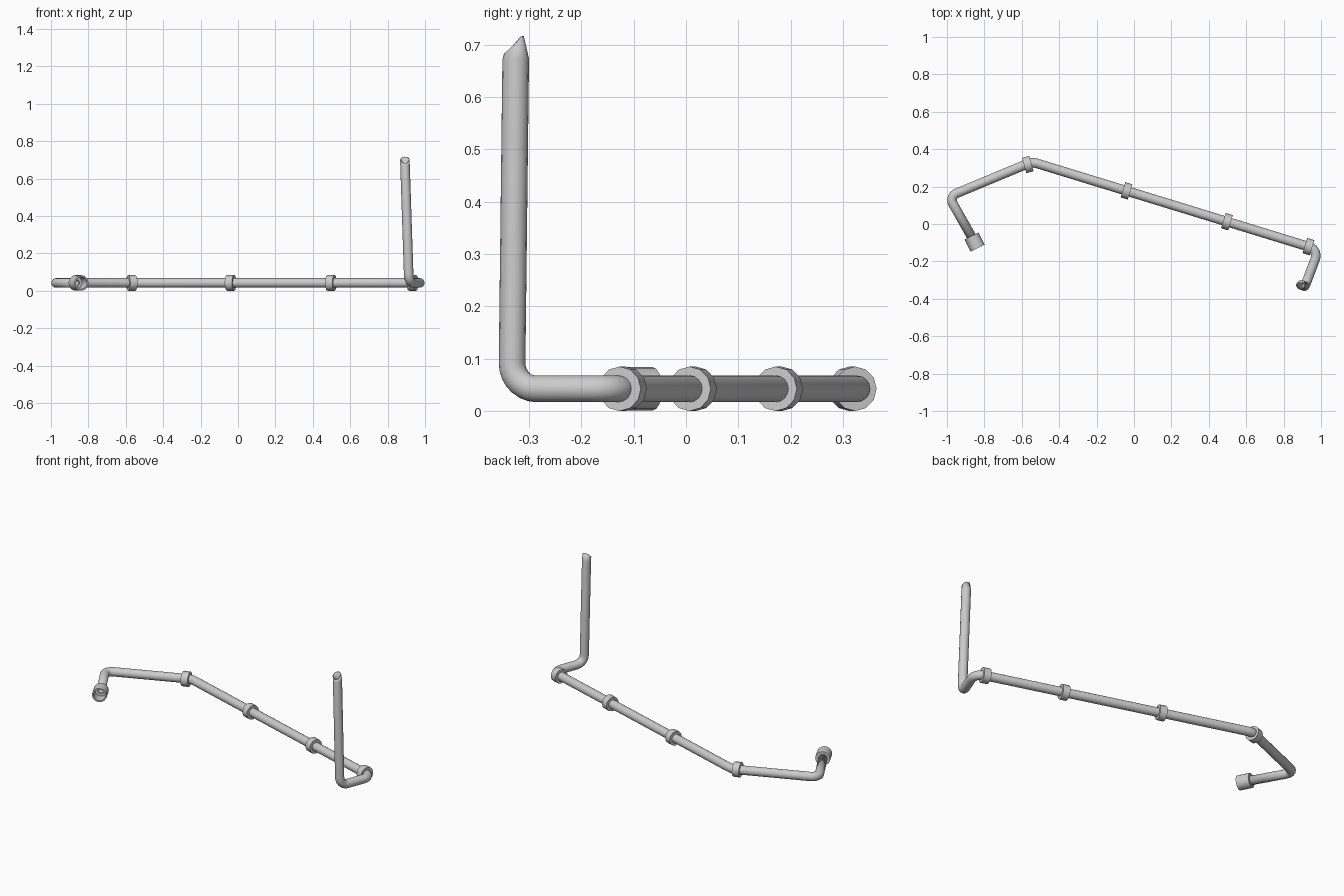
import bpy, bmesh, math
from mathutils import Vector

if "Cube" in bpy.data.objects:
    bpy.data.objects.remove(bpy.data.objects["Cube"])

Z = 0.0425      # height of the pipe centreline
R = 0.0255      # pipe radius
RC = 0.0425     # collar radius


def finish(name, bm, angle=35):
    bmesh.ops.recalc_face_normals(bm, faces=bm.faces)
    me = bpy.data.meshes.new(name)
    bm.to_mesh(me)
    bm.free()
    ob = bpy.data.objects.new(name, me)
    bpy.context.collection.objects.link(ob)
    bpy.ops.object.select_all(action='DESELECT')
    ob.select_set(True)
    bpy.context.view_layer.objects.active = ob
    bpy.ops.object.shade_smooth_by_angle(angle=math.radians(angle))
    return ob


def fillet(prev, p, nxt, r, steps=7):
    """Points of an arc rounding the corner p."""
    d1, d2 = (prev - p).normalized(), (nxt - p).normalized()
    half = d1.angle(d2) / 2
    c = p + (d1 + d2).normalized() * r / math.sin(half)
    t = r / math.tan(half)
    a, b = p + d1 * t - c, p + d2 * t - c
    return [c + a.slerp(b, i / steps).normalized() * r for i in range(steps + 1)]


def sweep(name, path, r, end_tangent, sides=16):
    """Open tube along a path, with wall thickness."""
    bm = bmesh.new()
    tans = []
    for i in range(len(path)):
        a, b = path[max(i - 1, 0)], path[min(i + 1, len(path) - 1)]
        # average of unit directions keeps rings square to the bends
        t = Vector((0, 0, 0))
        if i:
            t += (path[i] - a).normalized()
        if i < len(path) - 1:
            t += (b - path[i]).normalized()
        tans.append(t.normalized())
    tans[-1] = end_tangent.normalized()
    up = Vector((0, 0, 1))
    rings = []
    for i, (p, t) in enumerate(zip(path, tans)):
        if i:
            up = tans[i - 1].rotation_difference(t) @ up
        side = t.cross(up).normalized()
        up = side.cross(t).normalized()
        ring = []
        for k in range(sides):
            a = 2 * math.pi * k / sides
            ring.append(bm.verts.new(p + (up * math.cos(a) + side * math.sin(a)) * r))
        rings.append(ring)
    for r0, r1 in zip(rings, rings[1:]):
        for k in range(sides):
            j = (k + 1) % sides
            bm.faces.new((r0[k], r0[j], r1[j], r1[k]))
    ob = finish(name, bm)
    mod = ob.modifiers.new("wall", 'SOLIDIFY')
    mod.thickness = 0.006
    mod.offset = -1
    return ob


def lathe(name, centre, axis, profile, sides=12):
    """Closed (distance, radius) profile turned around a horizontal axis."""
    bm = bmesh.new()
    axis = axis.normalized()
    up = Vector((0, 0, 1))
    side = axis.cross(up)
    rings = []
    for d, r in profile:
        rings.append([bm.verts.new(centre + axis * d
                      + (up * math.cos(2 * math.pi * k / sides)
                         + side * math.sin(2 * math.pi * k / sides)) * r)
                      for k in range(sides)])
    for i, r0 in enumerate(rings):
        r1 = rings[(i + 1) % len(rings)]
        for k in range(sides):
            j = (k + 1) % sides
            bm.faces.new((r0[k], r0[j], r1[j], r1[k]))
    return finish(name, bm)


# Pipe: socket end, three ground bends, then the upright
start = Vector((-0.867, -0.07, Z))
A = Vector((-0.99, 0.147, Z))
B = Vector((-0.545, 0.332, Z))
D = Vector((0.988, -0.138, Z))
E = Vector((0.914, -0.333, Z))
top = Vector((0.893, -0.3255, 0.672))
mouth = Vector((0.892, -0.329, 0.70))

path = [start]
path += fillet(start, A, B, 0.04)
path += fillet(A, B, D, 0.08, 4)
path += fillet(B, D, E, 0.05)
path += fillet(D, E, top, 0.05)
path += [top, mouth]
sweep("pipe", path, R, Vector((0, -0.67, 0.74)))

# Collars along the long run
run = D - B
ring_profile = [(-0.02, 0.02), (-0.02, RC), (0.02, RC), (0.02, 0.02)]
spots = [(-0.568, 0.318, Vector((0.96, 0.27, 0)))]
spots += [(x, B.y + (x - B.x) * run.y / run.x, run) for x in (-0.04, 0.497, 0.933)]
for i, (x, y, axis) in enumerate(spots):
    lathe(f"collar_{i + 1}", Vector((x, y, Z)), axis, ring_profile)

# Open socket on the free end
lathe("end_socket", Vector((-0.869, -0.064, Z)), Vector((0.447, -0.894, 0)),
      [(0, 0.018), (0, 0.0415), (0.073, 0.0415), (0.073, 0.033),
       (0.012, 0.033), (0.012, 0.018)], 16)
